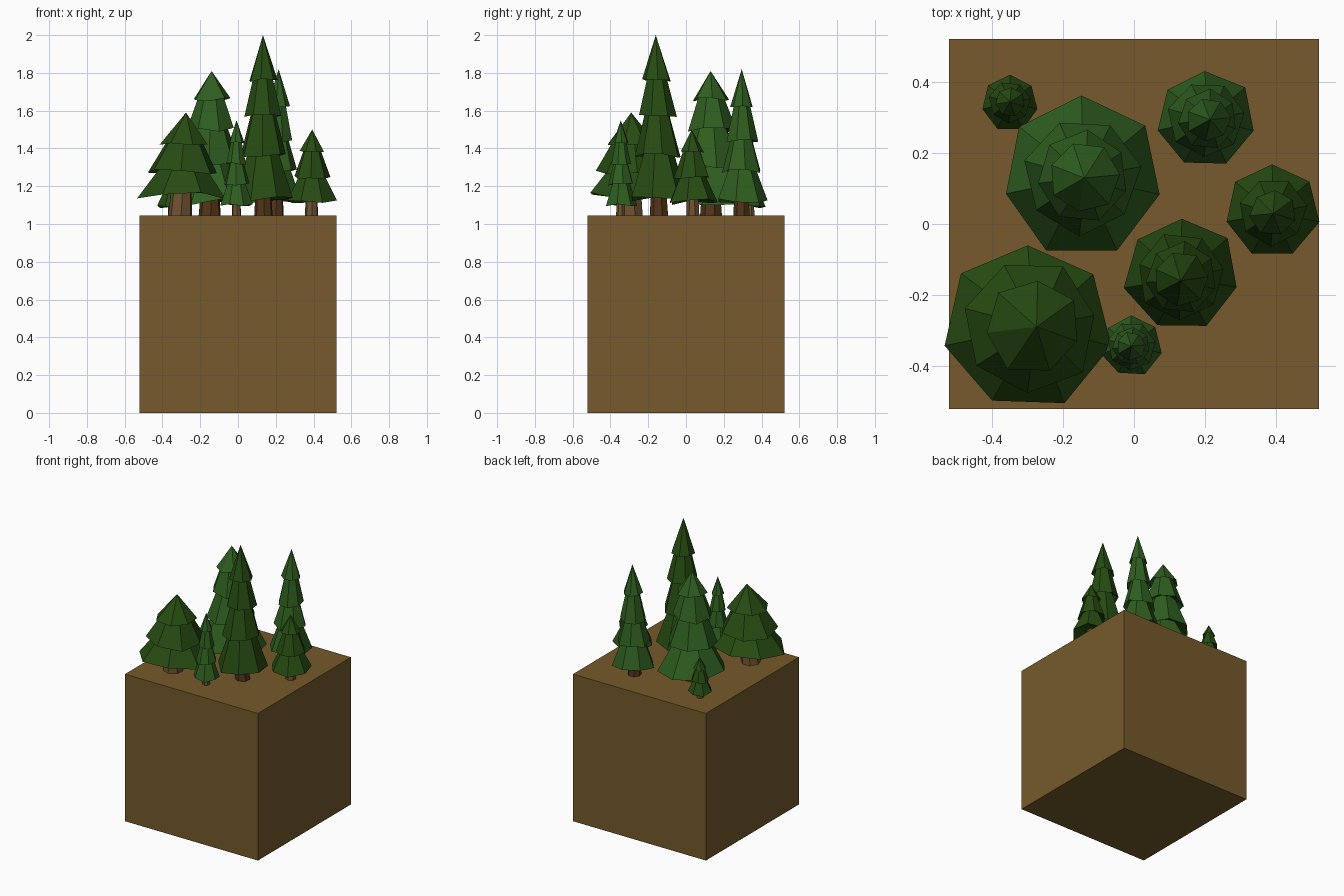
import bpy, bmesh, math, random

if "Cube" in bpy.data.objects:
    bpy.data.objects.remove(bpy.data.objects["Cube"])

random.seed(4)
SIDES = 7
GROUND = 1.045


def material(name, rgb):
    m = bpy.data.materials.new(name)
    m.diffuse_color = (*rgb, 1)
    m.use_nodes = True
    m.node_tree.nodes["Principled BSDF"].inputs["Base Color"].default_value = m.diffuse_color
    return m


SOIL = material("soil", (0.18, 0.102, 0.025))
BARK = material("dark_bark", (0.085, 0.036, 0.009))
PALE = material("pale_bark", (0.16, 0.085, 0.03))
LIGHT = material("light_needles", (0.028, 0.112, 0.014))
DARK = material("dark_needles", (0.02, 0.072, 0.006))


def finish(bm, name, mat):
    bmesh.ops.recalc_face_normals(bm, faces=bm.faces[:])
    me = bpy.data.meshes.new(name)
    bm.to_mesh(me)
    bm.free()
    me.materials.append(mat)
    ob = bpy.data.objects.new(name, me)
    bpy.context.collection.objects.link(ob)


def ring(bm, cx, cy, z, r, phase, jitter=0.0):
    out = []
    for k in range(SIDES):
        a = phase + math.tau * k / SIDES
        q = r * (1 + random.uniform(-jitter, jitter) * 0.4)
        dz = random.uniform(-jitter, jitter) * r
        out.append(bm.verts.new((cx + q * math.cos(a), cy + q * math.sin(a), z + dz)))
    return out


def bridge(bm, lo, hi):
    for k in range(SIDES):
        j = (k + 1) % SIDES
        bm.faces.new((lo[k], lo[j], hi[j], hi[k]))


def tree(name, base, tip, tiers, trunk, leaf, bark):
    """tiers: (rim height, rim radius) from bottom to top."""
    (x0, y0), (x1, y1, top) = base, tip
    z0 = tiers[0][0]

    def axis(z):
        t = (z - z0) / (top - z0)
        return x0 + (x1 - x0) * t, y0 + (y1 - y0) * t

    # skirts of needles, each with a hollow underside
    bm = bmesh.new()
    for i, (z, r) in enumerate(tiers):
        phase = math.radians(90 + 23 * i)
        step = (tiers[i + 1][0] if i + 1 < len(tiers) else top) - z
        lift = min(0.04, step * 0.25)
        under = ring(bm, *axis(z), z + lift, r * 0.45, phase)
        rim = ring(bm, *axis(z), z, r, phase, 0.1)
        bm.faces.new(under)
        bridge(bm, under, rim)
        if i + 1 < len(tiers):
            zn, rn = tiers[i + 1]
            zt = zn + lift * 0.8
            crown = ring(bm, *axis(zt), zt, rn * 0.62, phase)
            bridge(bm, rim, crown)
            bm.faces.new(crown)
        else:
            apex = bm.verts.new((x1, y1, top))
            for k in range(SIDES):
                bm.faces.new((rim[k], rim[(k + 1) % SIDES], apex))
    finish(bm, name + "_needles", leaf)

    # tapered trunk
    bm = bmesh.new()
    lo = ring(bm, *axis(GROUND), GROUND, trunk, 0.3)
    hi = ring(bm, *axis(z0 + 0.08), z0 + 0.08, trunk * 0.8, 0.3)
    bridge(bm, lo, hi)
    bm.faces.new(lo)
    bm.faces.new(hi)
    finish(bm, name + "_trunk", bark)


# soil block
bm = bmesh.new()
bmesh.ops.create_cube(bm, size=1)
for v in bm.verts:
    v.co = (v.co.x * 1.045, v.co.y * 1.045, (v.co.z + 0.5) * GROUND)
finish(bm, "soil_block", SOIL)

# trees
tree("broad_front_tree", (-0.30, -0.29), (-0.275, -0.29, 1.59),
     [(1.15, 0.235), (1.28, 0.19), (1.43, 0.135)], 0.065, DARK, PALE)
tree("broad_back_tree", (-0.148, 0.134), (-0.14, 0.13, 1.81),
     [(1.12, 0.223), (1.31, 0.165), (1.50, 0.13), (1.66, 0.10)], 0.06, LIGHT, BARK)
tree("tallest_tree", (0.135, -0.143), (0.132, -0.16, 2.0),
     [(1.13, 0.163), (1.36, 0.125), (1.57, 0.10), (1.76, 0.078)], 0.05, DARK, BARK)
tree("slender_back_tree", (0.20, 0.295), (0.215, 0.295, 1.82),
     [(1.12, 0.14), (1.28, 0.108), (1.44, 0.085), (1.62, 0.063)], 0.045, LIGHT, BARK)
tree("right_tree", (0.39, 0.036), (0.393, 0.03, 1.50),
     [(1.12, 0.132), (1.25, 0.096), (1.38, 0.065)], 0.036, DARK, PALE)
tree("slim_front_tree", (-0.008, -0.345), (-0.008, -0.345, 1.55),
     [(1.10, 0.086), (1.21, 0.068), (1.32, 0.054), (1.43, 0.041)], 0.025, LIGHT, PALE)
tree("sapling", (-0.35, 0.342), (-0.35, 0.345, 1.33),
     [(1.09, 0.08), (1.17, 0.06), (1.25, 0.042)], 0.022, DARK, PALE)
